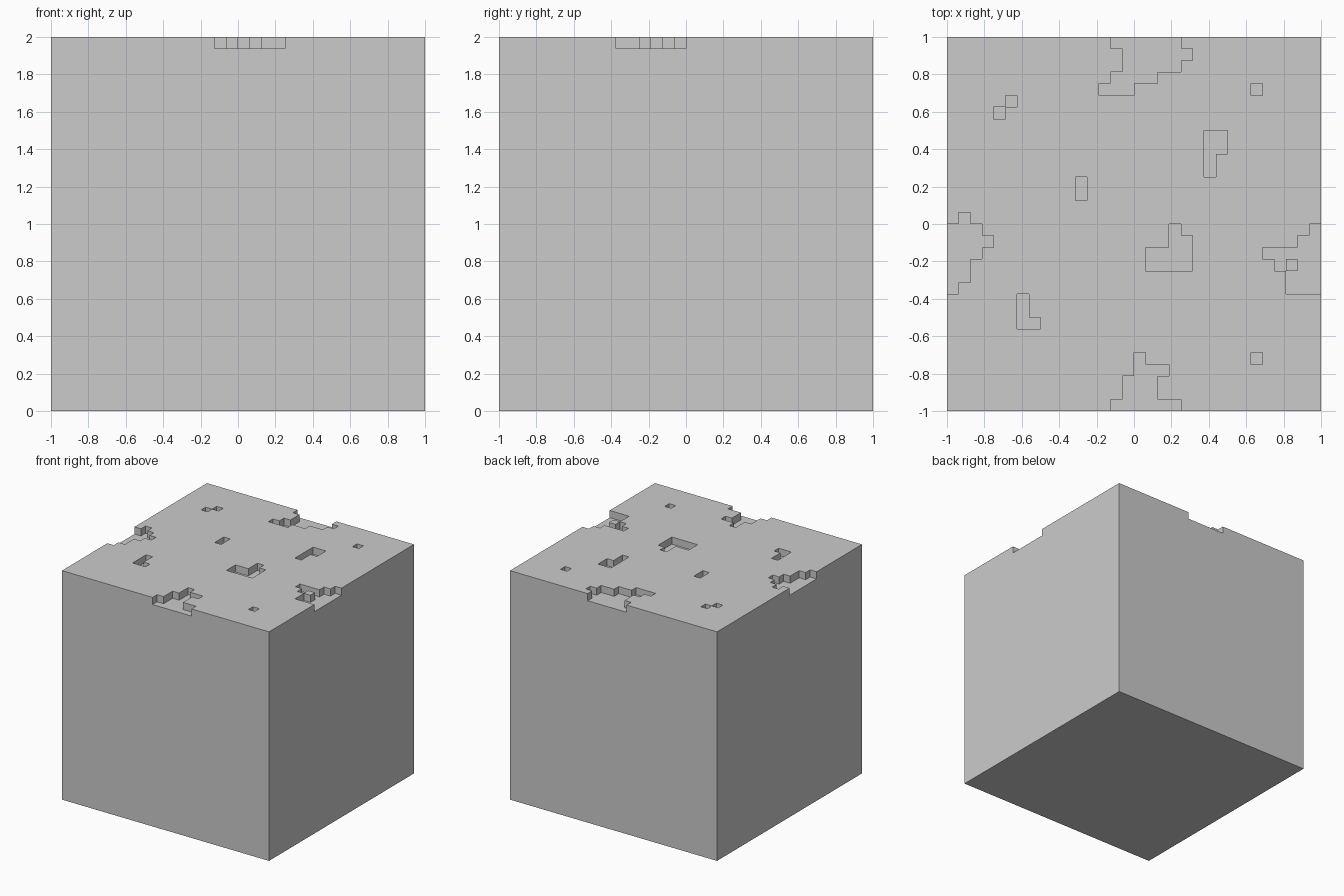
import bpy, bmesh
from mathutils import Vector

if "Cube" in bpy.data.objects:
    bpy.data.objects.remove(bpy.data.objects["Cube"])

N = 32                      # cells along each side
C = 2 / N                   # cell size, also the pit depth
LEVELS = [0, 2 - C, 2]      # solid body, then one thin carved layer

# Carved pits: row from the back -> (first column, last column) spans
PITS = {
    0: [(14, 19)], 1: [(15, 20)], 2: [(15, 19)], 3: [(14, 17)],
    4: [(13, 15), (26, 26)], 5: [(5, 5)], 6: [(4, 4)],
    8: [(22, 23)], 9: [(22, 23)], 10: [(22, 22)], 11: [(22, 22)],
    12: [(11, 11)], 13: [(11, 11)], 15: [(1, 1)],
    16: [(0, 2), (19, 19), (31, 31)], 17: [(0, 3), (19, 20), (30, 31)],
    18: [(0, 2), (17, 20), (27, 31)],
    19: [(0, 1), (17, 20), (28, 28), (30, 31)],
    20: [(0, 1), (29, 31)], 21: [(0, 0), (29, 31)],
    22: [(6, 6)], 23: [(6, 6)], 24: [(6, 7)],
    27: [(16, 16), (26, 26)], 28: [(16, 18)], 29: [(15, 17)],
    30: [(15, 17)], 31: [(14, 19)],
}


def solid(i, j, k):
    if not (0 <= i < N and 0 <= j < N and 0 <= k < 2):
        return False
    return k == 0 or not any(a <= i <= b for a, b in PITS.get(N - 1 - j, []))


def add_quad(bm, cell, axis, side):
    """Outward face of one cell on the given axis and side (0 or 1)."""
    u, v = (axis + 1) % 3, (axis + 2) % 3
    corners = [(0, 0), (1, 0), (1, 1), (0, 1)]
    if side == 0:
        corners.reverse()
    verts = []
    for a, b in corners:
        p = list(cell)
        p[axis] += side
        p[u] += a
        p[v] += b
        verts.append(bm.verts.new(Vector((p[0] * C - 1, p[1] * C - 1, LEVELS[p[2]]))))
    bm.faces.new(verts)


# Block with pitted top: keep only faces between solid and empty cells
bm = bmesh.new()
for i in range(N):
    for j in range(N):
        for k in range(2):
            if not solid(i, j, k):
                continue
            for axis in range(3):
                for side in (0, 1):
                    n = [i, j, k]
                    n[axis] += 2 * side - 1
                    if not solid(*n):
                        add_quad(bm, (i, j, k), axis, side)
bmesh.ops.remove_doubles(bm, verts=bm.verts, dist=1e-4)

mesh = bpy.data.meshes.new("pitted_block")
bm.to_mesh(mesh)
bm.free()
bpy.context.collection.objects.link(bpy.data.objects.new("pitted_block", mesh))
